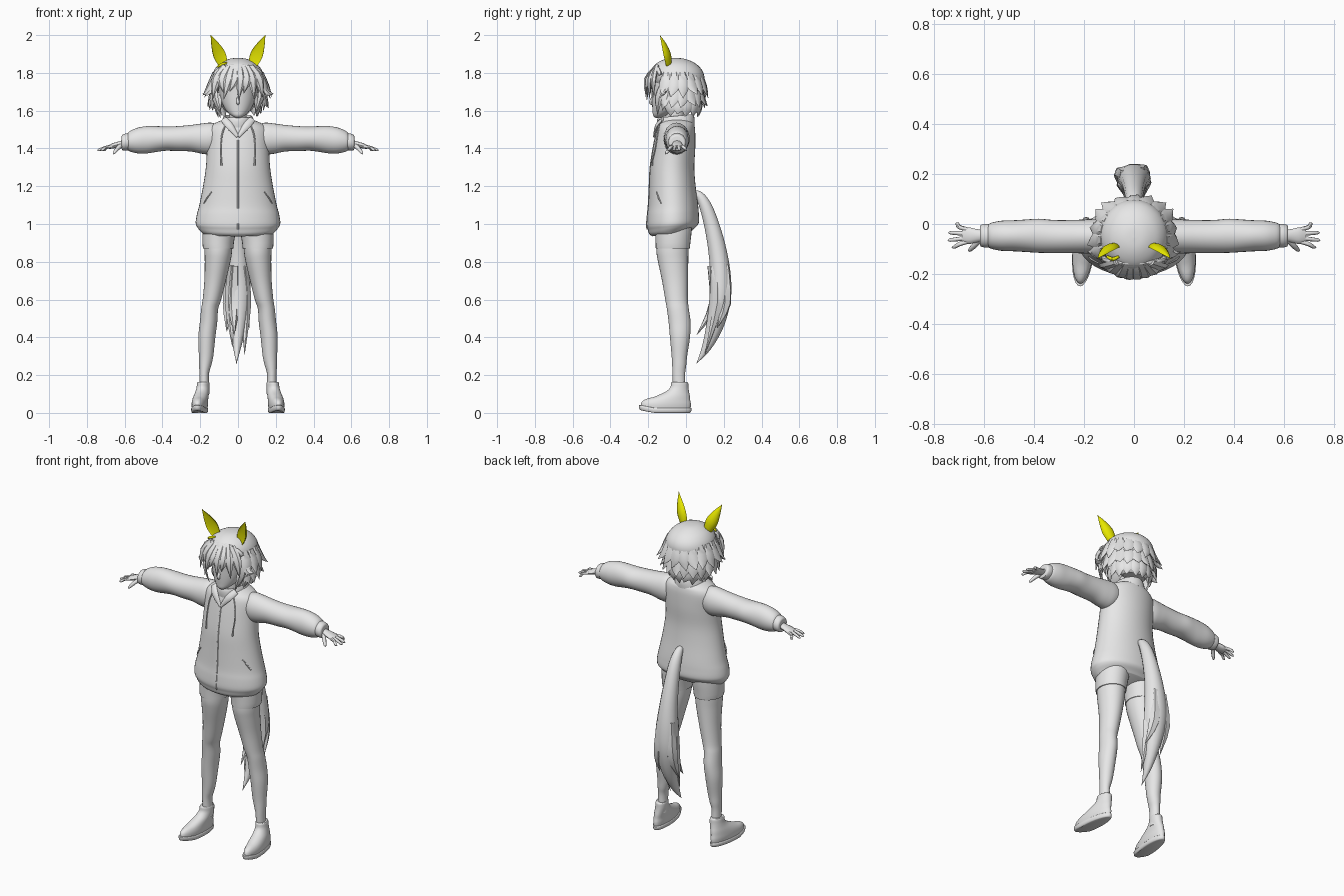
import bpy, bmesh, math, random
from mathutils import Vector

random.seed(4)


def make_mat(name, rgb):
    m = bpy.data.materials.new(name)
    m.diffuse_color = (*rgb, 1)
    return m


GREY = make_mat("light grey", (0.8, 0.8, 0.8))
YELLOW = make_mat("yellow", (0.8, 0.8, 0.0))


def smooth_path(pts, steps):
    """Catmull-Rom interpolation of tuples of any length."""
    out = []
    for i in range(len(pts) - 1):
        a, b = pts[max(i - 1, 0)], pts[i]
        c, d = pts[i + 1], pts[min(i + 2, len(pts) - 1)]
        for s in range(steps):
            t = s / steps
            out.append([0.5 * (2 * q + (r - p) * t + (2 * p - 5 * q + 4 * r - u) * t * t
                               + (3 * q - p - 3 * r + u) * t ** 3)
                        for p, q, r, u in zip(a, b, c, d)])
    return out + [list(pts[-1])]


def skin(bm, rings):
    """Bridge rings of points into a capped tube."""
    loops = [[bm.verts.new(p) for p in r] for r in rings]
    n = len(loops[0])
    for a, b in zip(loops, loops[1:]):
        for i in range(n):
            bm.faces.new((a[i], a[(i + 1) % n], b[(i + 1) % n], b[i]))
    bm.faces.new(loops[0][::-1])
    bm.faces.new(loops[-1])


def finish(name, bm, mat=GREY, mirror=False, angle=45):
    bmesh.ops.recalc_face_normals(bm, faces=bm.faces)
    me = bpy.data.meshes.new(name)
    bm.to_mesh(me)
    bm.free()
    me.materials.append(mat)
    ob = bpy.data.objects.new(name, me)
    bpy.context.collection.objects.link(ob)
    bpy.context.view_layer.objects.active = ob
    ob.select_set(True)
    bpy.ops.object.shade_smooth_by_angle(angle=math.radians(angle))
    ob.select_set(False)
    if mirror:
        ob.modifiers.new("mirror", 'MIRROR')
    return ob


def loft(name, rings, axis='z', n=28, steps=4, mirror=False, warp=None):
    """Elliptic rings (position, centre 1, centre 2, radius 1, radius 2) along an axis."""
    bm = bmesh.new()
    out = []
    for t, c1, c2, r1, r2 in smooth_path(rings, steps):
        ring = []
        for k in range(n):
            a = 2 * math.pi * k / n
            u, v = c1 + max(r1, .001) * math.cos(a), c2 + max(r2, .001) * math.sin(a)
            p = Vector((u, v, t) if axis == 'z' else (t, u, v))
            ring.append(warp(p) if warp else p)
        out.append(ring)
    skin(bm, out)
    return finish(name, bm, mirror=mirror)


def sweep(bm, pts, hint, n=8, steps=4, dent=1.0):
    """Flattened tube through (x, y, z, half width, half thickness); hint = thickness direction."""
    path = smooth_path(pts, steps)
    pos = [Vector(p[:3]) for p in path]
    hint, out = Vector(hint), []
    for i, p in enumerate(path):
        tan = (pos[min(i + 1, len(pos) - 1)] - pos[max(i - 1, 0)]).normalized()
        side = tan.cross(hint).normalized()
        thick = side.cross(tan).normalized()
        w, d = max(p[3], .0008), max(p[4], .0008)
        ring = []
        for k in range(n):
            a = 2 * math.pi * k / n
            s = math.sin(a)
            ring.append(pos[i] + side * w * math.cos(a) + thick * d * s * (dent if s > 0 else 1))
        out.append(ring)
    skin(bm, out)


def lock(bm, a, b, c, w, hint, d=.012):
    """Pointed hair lock through three points."""
    sweep(bm, [(*a, w * .7, d), (*b, w, d), (*c, 0, 0)], hint, n=6, steps=3)


# hoodie body, hem higher at the back
def hem(p):
    f = min(max((1.05 - p.z) / .1, 0), 1)
    return Vector((p.x, p.y, p.z + f * (p.y + .14) * .13))


loft("hoodie_body", [
    (.94, 0, -.075, .185, .105), (.955, 0, -.075, .2, .12), (.975, 0, -.07, .215, .132),
    (1.0, 0, -.07, .224, .139), (1.05, 0, -.069, .218, .137), (1.1, 0, -.068, .205, .132),
    (1.2, 0, -.072, .185, .123), (1.3, 0, -.073, .17, .117), (1.4, 0, -.063, .165, .112),
    (1.48, 0, -.055, .165, .104), (1.515, 0, -.052, .15, .098), (1.535, 0, -.05, .12, .09),
    (1.55, 0, -.05, .085, .075)], n=40, warp=hem)

# sleeves, cuffs
loft("sleeve", [
    (.08, -.05, 1.46, .055, .06), (.14, -.05, 1.453, .068, .083), (.19, -.05, 1.452, .068, .08),
    (.25, -.05, 1.454, .066, .07), (.32, -.05, 1.452, .066, .066), (.38, -.047, 1.452, .068, .064),
    (.43, -.047, 1.45, .065, .068), (.48, -.047, 1.446, .062, .072), (.53, -.047, 1.442, .06, .068),
    (.57, -.047, 1.438, .052, .055), (.585, -.047, 1.436, .043, .043)], axis='x', mirror=True)
loft("cuff", [(.578, -.047, 1.436, .046, .045), (.595, -.047, 1.434, .047, .045),
              (.612, -.047, 1.431, .043, .041), (.616, -.047, 1.431, .034, .032)],
     axis='x', steps=2, mirror=True)

# hands: palm, four fingers, thumb
bm = bmesh.new()
sweep(bm, [(.6, -.047, 1.428, .022, .018), (.63, -.047, 1.422, .027, .015),
           (.66, -.047, 1.414, .033, .014), (.685, -.047, 1.407, .028, .01)], (0, 0, 1), n=12)
for y0, y1, x1 in ((-.022, .0, .715), (-.039, -.035, .742), (-.056, -.064, .744), (-.071, -.092, .728)):
    sweep(bm, [(.668, y0, 1.411, .009, .009), (.7, (y0 + y1) / 2, 1.405, .0085, .0085),
               (x1 - .01, y1, 1.393, .007, .007), (x1, y1, 1.39, .002, .002)], (0, 0, 1))
sweep(bm, [(.615, -.06, 1.42, .012, .012), (.637, -.085, 1.4, .011, .011),
           (.655, -.103, 1.378, .008, .008), (.66, -.108, 1.37, .002, .002)], (0, 0, 1))
finish("hand", bm, mirror=True)

# collar, neck
def tilt(p):
    return Vector((p.x, p.y, p.z - (p.y + .05) * -.1))


loft("collar", [(1.515, 0, -.053, .1, .098), (1.54, 0, -.054, .088, .1), (1.56, 0, -.055, .08, .098),
                (1.572, 0, -.055, .074, .092), (1.565, 0, -.055, .066, .084),
                (1.53, 0, -.055, .06, .075)], warp=tilt)
loft("neck", [(1.5, 0, -.055, .05, .055), (1.58, 0, -.06, .045, .05), (1.64, 0, -.06, .05, .06)])

# neckline flaps, drawstrings, pocket slits
bm = bmesh.new()
sweep(bm, [(.075, -.125, 1.555, .018, .008), (.045, -.155, 1.52, .02, .009),
           (.002, -.168, 1.462, .008, .006)], (0, -1, .3))
finish("neckline_flap", bm, mirror=True)
bm = bmesh.new()
sweep(bm, [(.068, -.142, 1.525, .004, .004), (.085, -.152, 1.47, .004, .004),
           (.092, -.163, 1.4, .004, .004), (.089, -.177, 1.34, .004, .004),
           (.088, -.18, 1.31, .006, .006)], (0, -1, 0), n=6)
finish("drawstring", bm, mirror=True)
bm = bmesh.new()
sweep(bm, [(.18, -.133, 1.11, .003, .003), (.163, -.146, 1.14, .004, .004),
           (.14, -.157, 1.17, .003, .003)], (0, -1, 0), n=6)
finish("pocket_slit", bm, mirror=True)
bm = bmesh.new()
sweep(bm, [(0, -.206, .97, .004, .003), (0, -.209, 1.0, .004, .003), (0, -.2, 1.1, .004, .003),
           (0, -.195, 1.2, .004, .003), (0, -.19, 1.3, .004, .003), (0, -.175, 1.4, .004, .003),
           (0, -.163, 1.46, .004, .003)], (0, -1, 0), n=6)
finish("zipper", bm)

# shorts
loft("shorts_leg", [(.872, .105, -.07, .074, .084), (.87, .105, -.07, .08, .09),
                    (.9, .105, -.069, .083, .092), (.96, .1, -.067, .088, .097),
                    (1.02, .095, -.067, .09, .1)], steps=2, mirror=True)
# legs
loft("leg", [
    (.1, .178, -.035, .027, .034), (.2, .179, -.038, .025, .033), (.25, .174, -.036, .032, .037),
    (.3, .169, -.035, .038, .041), (.4, .165, -.032, .045, .053), (.48, .156, -.034, .046, .058),
    (.55, .15, -.043, .045, .058), (.6, .138, -.05, .049, .06), (.7, .121, -.058, .057, .069),
    (.8, .108, -.068, .068, .08), (.86, .104, -.072, .073, .085), (.95, .1, -.07, .075, .085)],
    mirror=True)

# shoes: sole with lifted toe, upper
def toe(p):
    lift = max(0, -p.y - .17) * .2
    return Vector((p.x - .09 * (p.y + .1), p.y, p.z + lift))


loft("sole", [(0, .202, -.11, .036, .128), (.005, .202, -.11, .042, .137), (.024, .202, -.11, .043, .139),
              (.027, .202, -.11, .038, .132)], steps=2, mirror=True, warp=toe)
loft("shoe_upper", [
    (.02, .202, -.108, .039, .132), (.045, .202, -.104, .042, .13), (.068, .201, -.092, .041, .114),
    (.09, .198, -.068, .039, .088), (.112, .194, -.046, .036, .062), (.135, .191, -.035, .034, .048),
    (.16, .19, -.034, .032, .045), (.163, .19, -.034, .026, .036)], steps=3, mirror=True, warp=toe)

# head and small nose
loft("face", [
    (1.562, 0, -.15, .012, .012), (1.575, 0, -.137, .035, .037), (1.6, 0, -.113, .062, .064),
    (1.64, 0, -.088, .085, .092), (1.69, 0, -.07, .1, .112), (1.75, 0, -.065, .108, .118),
    (1.8, 0, -.06, .1, .11)])
bm = bmesh.new()
sweep(bm, [(0, -.175, 1.675, .006, .006), (0, -.186, 1.645, .009, .009),
           (0, -.178, 1.632, .004, .004)], (0, -1, 0))
finish("nose", bm)

# hair cap
loft("hair_cap", [
    (1.6, 0, 0, .07, .045), (1.64, 0, -.01, .098, .07), (1.69, 0, -.02, .122, .098),
    (1.74, 0, -.037, .134, .13), (1.78, 0, -.046, .137, .143), (1.815, 0, -.05, .126, .135),
    (1.845, 0, -.053, .102, .11), (1.865, 0, -.055, .07, .076), (1.876, 0, -.055, .038, .04),
    (1.879, 0, -.055, .001, .001)], n=32)

# layered hair locks around sides and back
bm = bmesh.new()
rows = [(1.8, .125, 1.73, .155, 1.675, .185, 13), (1.75, .12, 1.67, .145, 1.615, .165, 13),
        (1.7, .1, 1.62, .115, 1.57, .11, 11)]
for row, (z0, r0, z1, r1, z2, r2, count) in enumerate(rows):
    for i in range(count):
        a = math.radians(-25 + 230 * i / (count - 1))
        j = random.uniform(-.012, .012)
        sx, sy = math.cos(a), math.sin(a)
        b = a + random.uniform(-.12, .12)
        cy = -.05 if row < 2 else -.035
        lock(bm, (r0 * sx, cy + r0 * sy, z0), (r1 * sx, cy + r1 * sy * .97, z1),
             ((r2 + j) * math.cos(b), cy + (r2 + j) * math.sin(b) * .95, z2 + j),
             .034, (sx, sy, .35))
finish("hair_locks", bm, angle=35)

# fringe and cheek locks
bm = bmesh.new()
for x, tx, tz in ((-.115, -.135, 1.66), (-.085, -.07, 1.685), (-.05, -.075, 1.66), (-.018, -.045, 1.7),
                  (.012, .004, 1.655), (.045, .03, 1.69), (.075, .085, 1.66), (.112, .13, 1.67)):
    y = -.212 + 3.2 * x * x
    lock(bm, (x * .6, -.155, 1.835), (x, y, 1.765), (tx, y + .002, tz), .027, (x * 3, -1, .3))
for s in (-1, 1):
    lock(bm, (.118 * s, -.11, 1.76), (.122 * s, -.145, 1.67), (.085 * s, -.15, 1.575), .026, (s, -.8, 0))
    lock(bm, (.12 * s, -.09, 1.74), (.135 * s, -.11, 1.66), (.135 * s, -.125, 1.6), .026, (s, -.5, 0))
    lock(bm, (.12 * s, -.1, 1.77), (.15 * s, -.12, 1.7), (.188 * s, -.11, 1.69), .024, (s, -.5, .3))
finish("fringe", bm, angle=35)

# braid across the crown
bm = bmesh.new()
sweep(bm, [(.12 * math.cos(t), -.135 - .022 * math.sin(t), 1.79 + .047 * math.sin(t),
            .010 + .002 * (k % 2), .010) for k, t in
           enumerate(math.pi * i / 16 for i in range(17))], (0, -1, .7), steps=2)
finish("braid", bm)

# ears with hollow fronts, small band at the base of one ear
bm = bmesh.new()
sweep(bm, [(.072, -.098, 1.825, .016, .018), (.082, -.1, 1.855, .028, .024),
           (.1, -.108, 1.9, .034, .026), (.122, -.122, 1.95, .021, .017),
           (.145, -.138, 2.0, 0, 0)], (-.25, -1, .1), n=16, dent=-.25)
finish("ear", bm, YELLOW, mirror=True, angle=60)
bm = bmesh.new()
sweep(bm, [(-.108, -.13, 1.832, .005, .005), (-.085, -.14, 1.845, .008, .008),
           (-.06, -.13, 1.853, .005, .005)], (0, -1, 0))
finish("ear_band", bm, YELLOW)

# tail with split ends
bm = bmesh.new()
sweep(bm, [(0, .03, 1.165, .012, .014), (0, .07, 1.15, .024, .024), (0, .105, 1.09, .034, .034),
           (0, .14, .98, .042, .042), (0, .168, .85, .052, .05), (0, .183, .72, .064, .056),
           (0, .18, .6, .066, .058), (0, .155, .47, .045, .048), (-.005, .11, .35, .022, .026),
           (-.008, .055, .26, 0, 0)], (0, 1, 0), n=14)
for x, y, tx, ty, tz in ((-.035, .15, -.03, .1, .35), (.035, .16, .035, .1, .31),
                         (-.02, .14, -.02, .055, .41), (.03, .2, .06, .165, .45),
                         (-.045, .19, -.06, .15, .43)):
    lock(bm, (x * .8, y, .78), (x * 1.1, y + .01, .58), (tx, ty, tz), .032, (x * 4, 1, 0), .03)
finish("tail", bm, angle=50)
